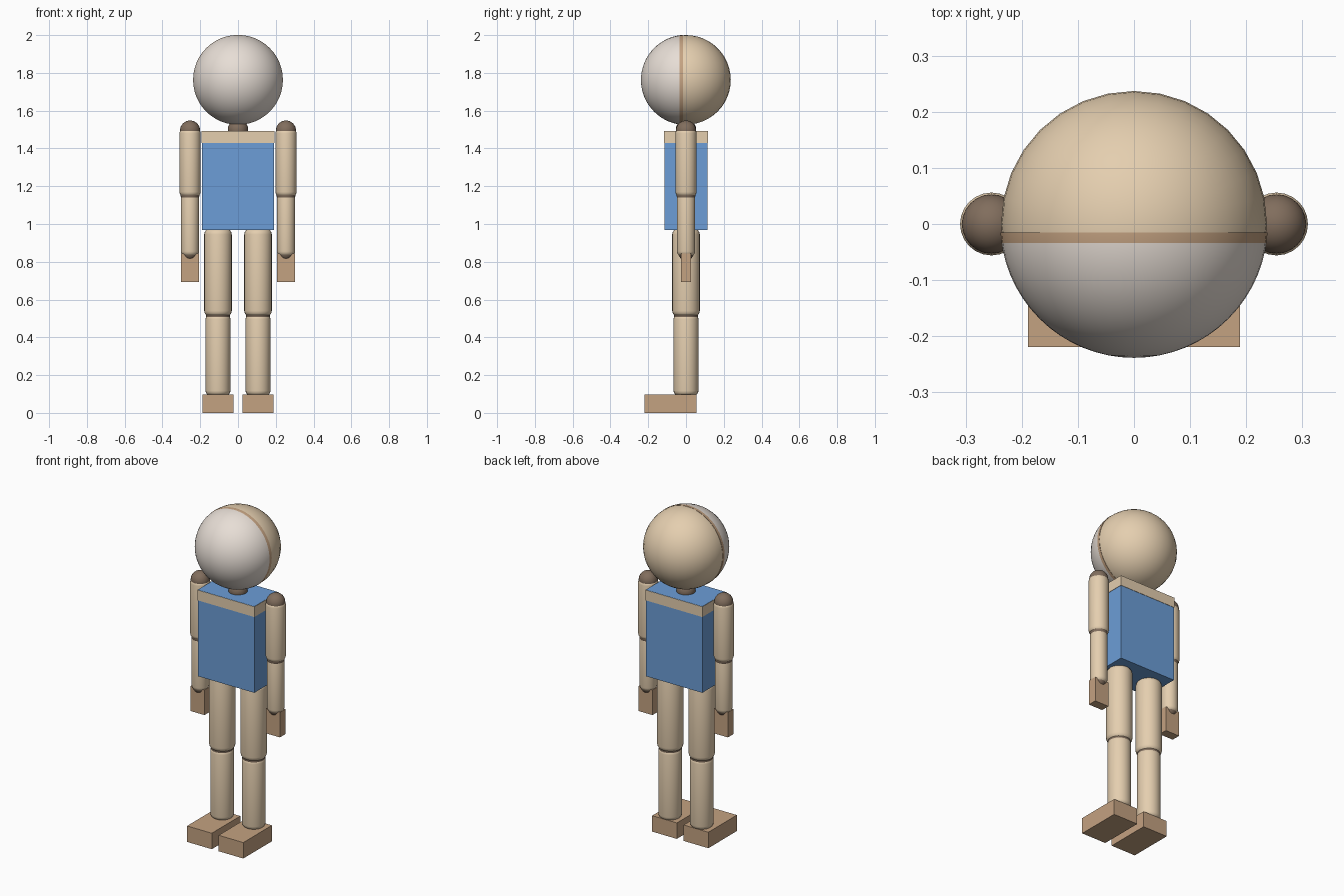
import bpy, bmesh, math
from mathutils import Matrix, Vector

if "Cube" in bpy.data.objects:
    bpy.data.objects.remove(bpy.data.objects["Cube"])


def material(name, rgb):
    m = bpy.data.materials.new(name)
    m.diffuse_color = (*rgb, 1)
    m.use_nodes = True
    m.node_tree.nodes["Principled BSDF"].inputs["Base Color"].default_value = m.diffuse_color
    return m


WOOD = material("light_wood", (0.78, 0.62, 0.43))
DARK = material("joint_wood", (0.22, 0.155, 0.11))
TAN = material("hand_wood", (0.55, 0.36, 0.22))
FACE = material("face_white", (0.80, 0.73, 0.67))
BLUE = material("shirt_blue", (0.15, 0.34, 0.68))


def finish(name, bm, mat, smooth=True):
    mesh = bpy.data.meshes.new(name)
    bm.to_mesh(mesh)
    bm.free()
    mesh.materials.append(mat)
    ob = bpy.data.objects.new(name, mesh)
    bpy.context.collection.objects.link(ob)
    if smooth:
        bpy.ops.object.select_all(action='DESELECT')
        ob.select_set(True)
        bpy.context.view_layer.objects.active = ob
        bpy.ops.object.shade_smooth_by_angle(angle=math.radians(40))
    return ob


def box(name, lo, hi, mat):
    lo, hi = Vector(lo), Vector(hi)
    bm = bmesh.new()
    bmesh.ops.create_cube(bm, size=1, matrix=Matrix.Translation((lo + hi) / 2)
                          @ Matrix.Diagonal((*(hi - lo), 1)))
    return finish(name, bm, mat, False)


def sphere(name, c, r, mat, u=24, v=16):
    bm = bmesh.new()
    bmesh.ops.create_uvsphere(bm, u_segments=u, v_segments=v, radius=r,
                              matrix=Matrix.Translation(c))
    return finish(name, bm, mat)


def limb(name, x, z0, z1, r, mat, rim=0.025, segs=24):
    """Upright cylinder with rounded rims."""
    bm = bmesh.new()
    bmesh.ops.create_cone(bm, cap_ends=True, segments=segs, radius1=r, radius2=r,
                          depth=z1 - z0, matrix=Matrix.Translation((x, 0, (z0 + z1) / 2)))
    rims = [e for e in bm.edges if abs(e.verts[0].co.z - e.verts[1].co.z) < 1e-5]
    bmesh.ops.bevel(bm, geom=rims, offset=rim, segments=4, profile=0.5, affect='EDGES')
    return finish(name, bm, mat)


def head_slice(name, r, mat, y0, y1):
    """Part of a sphere shell around the head centre between two y planes."""
    bm = bmesh.new()
    bmesh.ops.create_uvsphere(bm, u_segments=48, v_segments=32, radius=r,
                              matrix=Matrix.Translation(HEAD) @ Matrix.Rotation(math.pi / 2, 4, 'X'))
    for y, n in ((y0, -1), (y1, 1)):
        g = bm.verts[:] + bm.edges[:] + bm.faces[:]
        cut = bmesh.ops.bisect_plane(bm, geom=g, plane_co=(0, y, 0), plane_no=(0, n, 0),
                                     clear_outer=True)
        edges = [e for e in cut["geom_cut"] if isinstance(e, bmesh.types.BMEdge)]
        if edges:
            bmesh.ops.contextual_create(bm, geom=edges)
    return finish(name, bm, mat)


# Head: wooden ball, white face cap and thin seam between them
HEAD = (0, 0, 1.763)
sphere("head", HEAD, 0.237, WOOD, 32, 24)
head_slice("face", 0.2385, FACE, -1, -0.034)
head_slice("face_seam", 0.2385, TAN, -0.034, -0.015)
sphere("neck_joint", (0, 0, 1.50), 0.054, DARK)

# Torso: blue body with a wooden shoulder band
box("torso", (-0.19, -0.115, 0.968), (0.19, 0.115, 1.493), BLUE)
box("shoulder_band", (-0.192, -0.117, 1.43), (0.192, 0.117, 1.492), WOOD)

# Arms and legs, mirrored left and right
for s, side in ((-1, "right"), (1, "left")):
    a, l = 0.254 * s, 0.106 * s
    sphere(side + "_shoulder", (a, 0, 1.495), 0.053, DARK)
    limb(side + "_upper_arm", a, 1.145, 1.505, 0.056, WOOD)
    sphere(side + "_elbow", (a, 0, 1.155), 0.050, DARK)
    limb(side + "_forearm", a, 0.83, 1.16, 0.048, WOOD)
    sphere(side + "_wrist", (a, 0, 0.848), 0.041, DARK)
    box(side + "_hand", (a - 0.047, -0.027, 0.693), (a + 0.047, 0.027, 0.845), TAN)
    limb(side + "_thigh", l, 0.51, 0.975, 0.073, WOOD, 0.03)
    sphere(side + "_knee", (l, 0, 0.515), 0.064, DARK)
    limb(side + "_shin", l, 0.092, 0.522, 0.066, WOOD, 0.025)
    box(side + "_foot", (l - 0.083, -0.219, 0), (l + 0.083, 0.055, 0.097), TAN)
